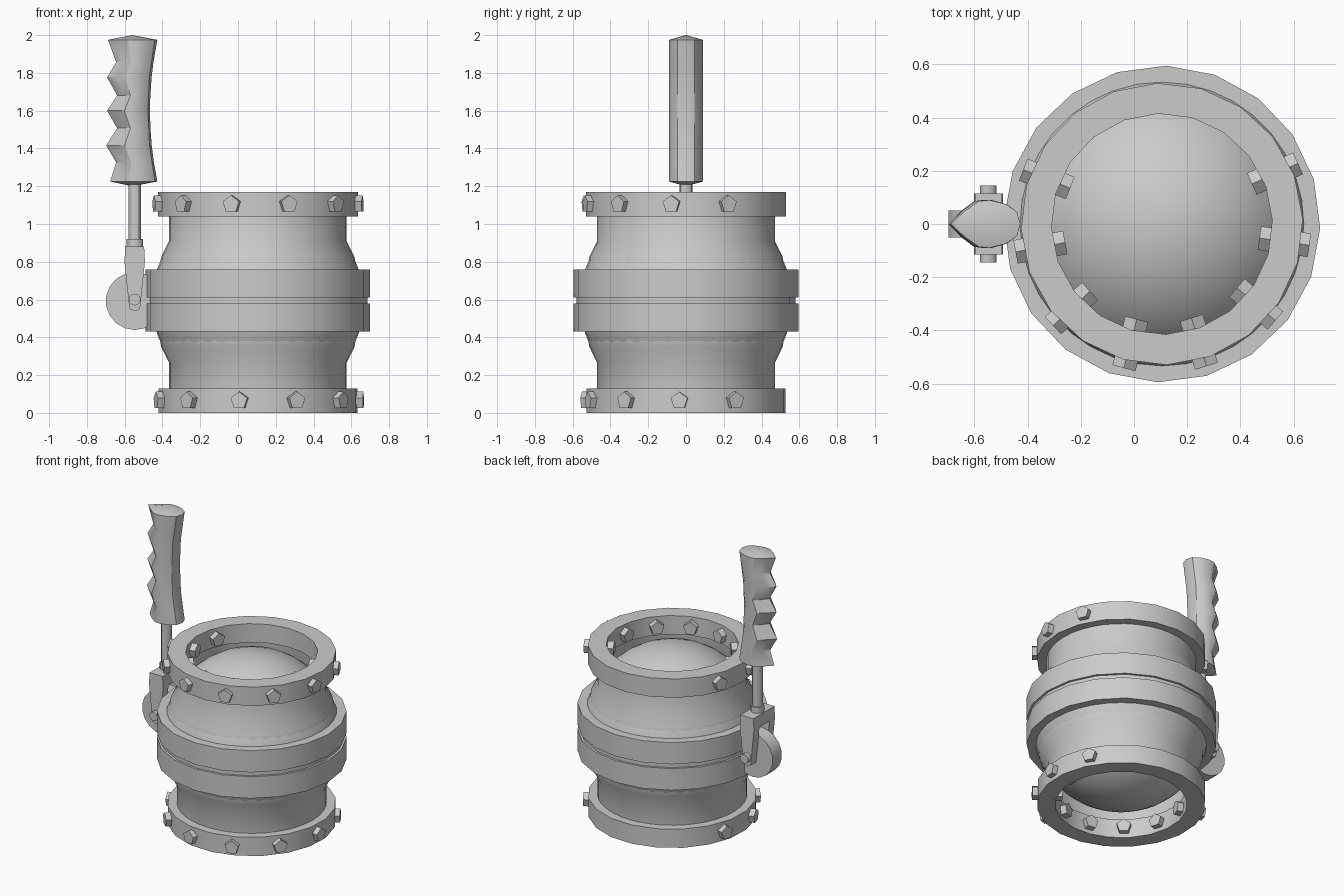
import bpy, bmesh, math
from math import cos, sin, radians, pi
from mathutils import Matrix, Vector

if "Cube" in bpy.data.objects:
    bpy.data.objects.remove(bpy.data.objects["Cube"])

CX = 0.105   # axis of the valve body
HX = -0.547  # axis of the handle


def finish(name, bm, smooth=True):
    bmesh.ops.recalc_face_normals(bm, faces=bm.faces[:])
    me = bpy.data.meshes.new(name)
    bm.to_mesh(me)
    bm.free()
    ob = bpy.data.objects.new(name, me)
    bpy.context.collection.objects.link(ob)
    if smooth:
        bpy.ops.object.select_all(action='DESELECT')
        ob.select_set(True)
        bpy.context.view_layer.objects.active = ob
        bpy.ops.object.shade_smooth_by_angle(angle=radians(30))
    return ob


def skin(bm, rings, closed=False):
    """Bridge consecutive vertex rings with quads."""
    n = len(rings[0])
    for a, b in zip(rings, rings[1:] + (rings[:1] if closed else [])):
        for i in range(n):
            bm.faces.new((a[i], a[(i + 1) % n], b[(i + 1) % n], b[i]))


def lathe(name, profile, sides=20, offset=0.0, closed=True, cx=CX):
    bm = bmesh.new()
    rings = []
    for r, z in profile:
        rings.append([bm.verts.new((cx + r * cos(radians(offset) + 2 * pi * i / sides),
                                    r * sin(radians(offset) + 2 * pi * i / sides), z))
                      for i in range(sides)])
    skin(bm, rings, closed)
    return finish(name, bm)


def ring(name, r0, r1, z0, z1, offset):
    return lathe(name, [(r0, z0), (r1, z0), (r1, z1), (r0, z1)], offset=offset)


def cyl(name, r, depth, loc, direction, sides):
    bm = bmesh.new()
    rot = Vector(direction).to_track_quat('Z', 'Y').to_matrix().to_4x4()
    bmesh.ops.create_cone(bm, cap_ends=True, segments=sides, radius1=r, radius2=r,
                          depth=depth, matrix=Matrix.Translation(loc) @ rot)
    return finish(name, bm, sides > 8)


def prism_y(name, outline, y0, y1):
    """Extrude an (x, z) outline along y."""
    bm = bmesh.new()
    a, b = ([bm.verts.new((x, y, z)) for x, z in outline] for y in (y0, y1))
    skin(bm, [a, b])
    bm.faces.new(a)
    bm.faces.new(b)
    return finish(name, bm)


# End flanges
ring("bottom_flange", 0.415, 0.53, 0.0, 0.13, 6.5)
ring("top_flange", 0.415, 0.53, 1.04, 1.17, 2)

# Thick middle flanges and the seal between them
ring("lower_middle_flange", 0.46, 0.595, 0.43, 0.58, -1.5)
ring("upper_middle_flange", 0.46, 0.595, 0.61, 0.76, -1.5)
ring("middle_seal", 0.46, 0.58, 0.575, 0.615, -1.5)

# Necked body halves
neck = [(0.47, 0.06), (0.47, 0.265), (0.512, 0.35), (0.52, 0.40), (0.52, 0.48)]
lathe("lower_body", neck, sides=40, closed=False)
lathe("upper_body", [(r, 1.175 - z) for r, z in neck], sides=40, closed=False)

# Internal ball, seen through both openings
bm = bmesh.new()
bmesh.ops.create_uvsphere(bm, u_segments=36, v_segments=20, radius=0.56,
                          matrix=Matrix.Translation((CX, 0, 0.59)))
finish("valve_ball", bm)

# Radial five-sided bolts around the front of each end flange
for label, z, start in (("bottom", 0.065, 28.5), ("top", 1.105, 24)):
    for i in range(8):
        a = radians(start - i * 32.2)
        d = Vector((cos(a), sin(a), 0))
        cyl(f"{label}_bolt_{i + 1}", 0.047, 0.19, Vector((CX, 0, z)) + d * 0.465, d, 5)

# Pivot disc, pin and fork
cyl("pivot_disc", 0.153, 0.10, (HX, 0, 0.592), (0, 1, 0), 18)
cyl("pivot_pin", 0.031, 0.29, (HX, 0, 0.60), (0, 1, 0), 12)
prong = [(-0.575, 0.55), (-0.547, 0.538), (-0.519, 0.55), (-0.493, 0.80),
         (-0.497, 0.88), (-0.597, 0.88), (-0.601, 0.80)]
prism_y("fork_prong_back", prong, 0.055, 0.115)
prism_y("fork_prong_front", prong, -0.115, -0.055)
prism_y("fork_bridge", prong[3:], -0.06, 0.06)

# Lever rod and collar
cyl("lever_collar", 0.043, 0.05, (HX, 0, 0.895), (0, 0, 1), 12)
cyl("lever_rod", 0.034, 0.36, (HX, 0, 1.05), (0, 0, 1), 12)

# Grip: lofted teardrop sections with finger grooves along the outer edge
grooves = [(-0.677, 1.225), (-0.645, 1.326), (-0.698, 1.416), (-0.64, 1.507),
           (-0.693, 1.60), (-0.64, 1.68), (-0.693, 1.777), (-0.645, 1.857), (-0.688, 1.975)]
half = [(0, 0), (0.2, 0.55), (0.4, 0.95), (0.55, 1), (0.8, 0.82), (0.95, 0.5), (1, 0)]
section = half + [(u, -v) for u, v in half[-2:0:-1]]
bm = bmesh.new()
rings = []
for xl, z in grooves:
    xr = -0.466 + 0.04 * ((z - 1.6) / 0.38) ** 2
    rings.append([bm.verts.new((xl + u * (xr - xl), 0.09 * v, z)) for u, v in section])
skin(bm, rings)
for loop, z in ((rings[0], 1.2), (rings[-1], 2.0)):
    tip = bm.verts.new((-0.56, 0, z))
    for i in range(len(loop)):
        bm.faces.new((loop[i], loop[(i + 1) % len(loop)], tip))
finish("grip", bm)
